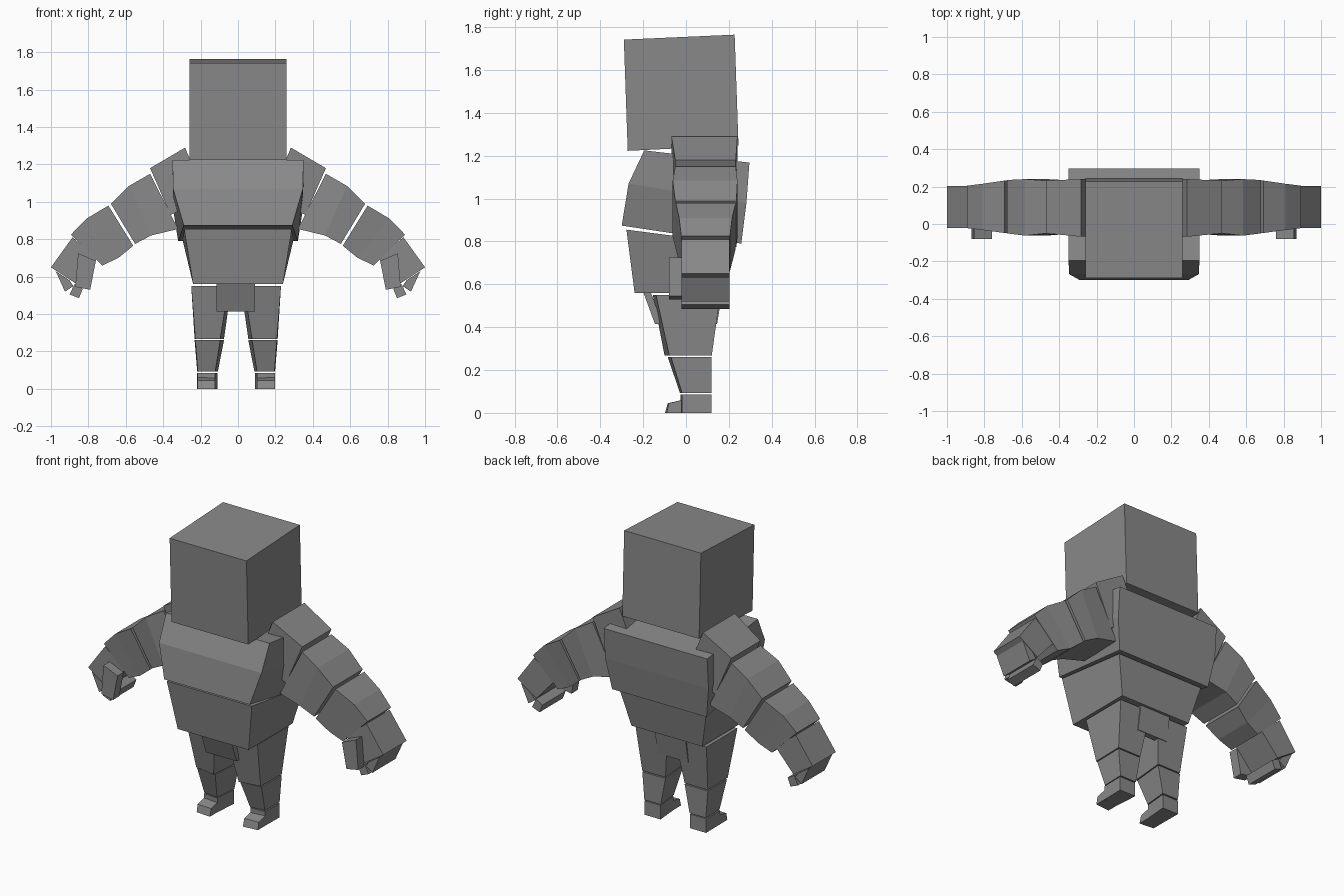
import bpy, bmesh

cube = bpy.data.objects.get("Cube")
if cube:
    bpy.data.objects.remove(cube)

grey = bpy.data.materials.new("stone grey")
grey.use_nodes = True
COL = (0.25, 0.25, 0.25, 1)
grey.diffuse_color = COL
bsdf = grey.node_tree.nodes["Principled BSDF"]
bsdf.inputs["Base Color"].default_value = COL
bsdf.inputs["Roughness"].default_value = 0.8


def loft(name, rings, side=1, centre=0.0):
    """Closed flat-shaded block through four-cornered rings; side=-1 mirrors it."""
    bm = bmesh.new()
    vs = [[bm.verts.new((centre + side * x, y, z)) for x, y, z in r] for r in rings]
    for a, b in zip(vs, vs[1:]):
        for i in range(4):
            j = (i + 1) % 4
            bm.faces.new((a[i], a[j], b[j], b[i]))
    bm.faces.new(vs[0])
    bm.faces.new(vs[-1])
    bmesh.ops.recalc_face_normals(bm, faces=bm.faces)
    me = bpy.data.meshes.new(name)
    bm.to_mesh(me)
    bm.free()
    me.materials.append(grey)
    ob = bpy.data.objects.new(name, me)
    bpy.context.collection.objects.link(ob)
    return ob


def body_ring(xf, yf, zf, xb, yb, zb):
    """Symmetric ring from a front edge and a back edge."""
    return [(-xf, yf, zf), (xf, yf, zf), (xb, yb, zb), (-xb, yb, zb)]


def arm_ring(xt, zt, xb, zb, y0, y1):
    """Arm cross-section from an upper and a lower point."""
    return [(xt, y0, zt), (xt, y1, zt), (xb, y1, zb), (xb, y0, zb)]


def leg_ring(z, fi, fo, bi, bo, yi, yo, yb):
    """Leg cross-section: front inner/outer and back inner/outer x, then y."""
    return [(fi, yi, z), (fo, yo, z), (bo, yb, z), (bi, yb, z)]


# Head, tipped slightly
loft("head", [body_ring(.26, -.272, 1.223, .26, .245, 1.248),
              body_ring(.26, -.29, 1.742, .26, .227, 1.765)])

# Torso
loft("chest", [body_ring(.35, -.195, 1.225, .35, .296, 1.168),
               body_ring(.347, -.268, 1.07, .35, .282, .98),
               body_ring(.29, -.30, .874, .32, .258, .79)])
loft("belly", [body_ring(.288, -.278, .855, .295, .225, .79),
               body_ring(.24, -.24, .56, .24, .185, .56)])

# Hip plates, front and back
HIP = -.012
loft("front_hip_plate", [body_ring(.104, -.20, .565, .104, -.165, .565),
                         body_ring(.104, -.145, .415, .104, -.11, .415)], 1, HIP)
loft("back_hip_plate", [body_ring(.104, .135, .565, .104, .17, .565),
                        body_ring(.104, .11, .415, .104, .145, .415)], 1, HIP)

for side, tag in ((1, "left"), (-1, "right")):
    # Arm
    loft(tag + "_shoulder", [arm_ring(.283, 1.29, .17, 1.02, -.068, .24),
                             arm_ring(.47, 1.18, .36, .93, -.05, .232)], side)
    loft(tag + "_upper_arm", [arm_ring(.47, 1.15, .32, .855, -.05, .232),
                              arm_ring(.583, 1.085, .465, .82, -.062, .24),
                              arm_ring(.68, .99, .55, .775, -.05, .235)], side)
    loft(tag + "_forearm", [arm_ring(.693, .98, .56, .765, -.048, .232),
                            arm_ring(.81, .91, .64, .70, -.032, .215),
                            arm_ring(.893, .825, .725, .66, -.022, .205)], side)
    # Hand with a curled finger slab and a thumb
    loft(tag + "_hand", [arm_ring(.885, .81, .75, .70, -.022, .203),
                         arm_ring(1.0, .65, .87, .565, -.022, .203)], side)
    loft(tag + "_finger_base", [arm_ring(.975, .63, .90, .58, -.022, .203),
                                arm_ring(.925, .52, .88, .55, -.022, .203)], side)
    loft(tag + "_finger_tip", [arm_ring(.90, .505, .85, .485, -.022, .203),
                               arm_ring(.875, .56, .83, .535, -.022, .203)], side)
    loft(tag + "_thumb", [arm_ring(.855, .725, .76, .685, -.08, -.02),
                          arm_ring(.87, .545, .79, .53, -.08, -.02)], side)

    # Leg
    loft(tag + "_thigh", [leg_ring(.55, .04, .24, .025, .24, -.155, -.14, .16),
                          leg_ring(.267, .085, .218, .065, .222, -.10, -.078, .12)],
         side, -.01)
    loft(tag + "_shin", [leg_ring(.26, .085, .218, .065, .222, -.085, -.07, .12),
                         leg_ring(.092, .112, .205, .098, .208, -.028, -.018, .12)],
         side, -.01)
    # Foot: heel block and wedge toe
    loft(tag + "_heel", [leg_ring(.086, .112, .207, .1, .209, -.026, -.018, .118),
                         leg_ring(0, .112, .207, .1, .209, -.026, -.018, .118)],
         side, -.01)
    loft(tag + "_toe", [leg_ring(.045, .112, .207, .112, .207, -.085, -.08, -.02),
                        leg_ring(0, .112, .207, .112, .207, -.098, -.09, -.02)],
         side, -.01)
    # Raise the toe's rear edge so it slopes towards the ankle
    for v in bpy.data.objects[tag + "_toe"].data.vertices:
        if v.co.y > -.03 and v.co.z > .02:
            v.co.z = .06
